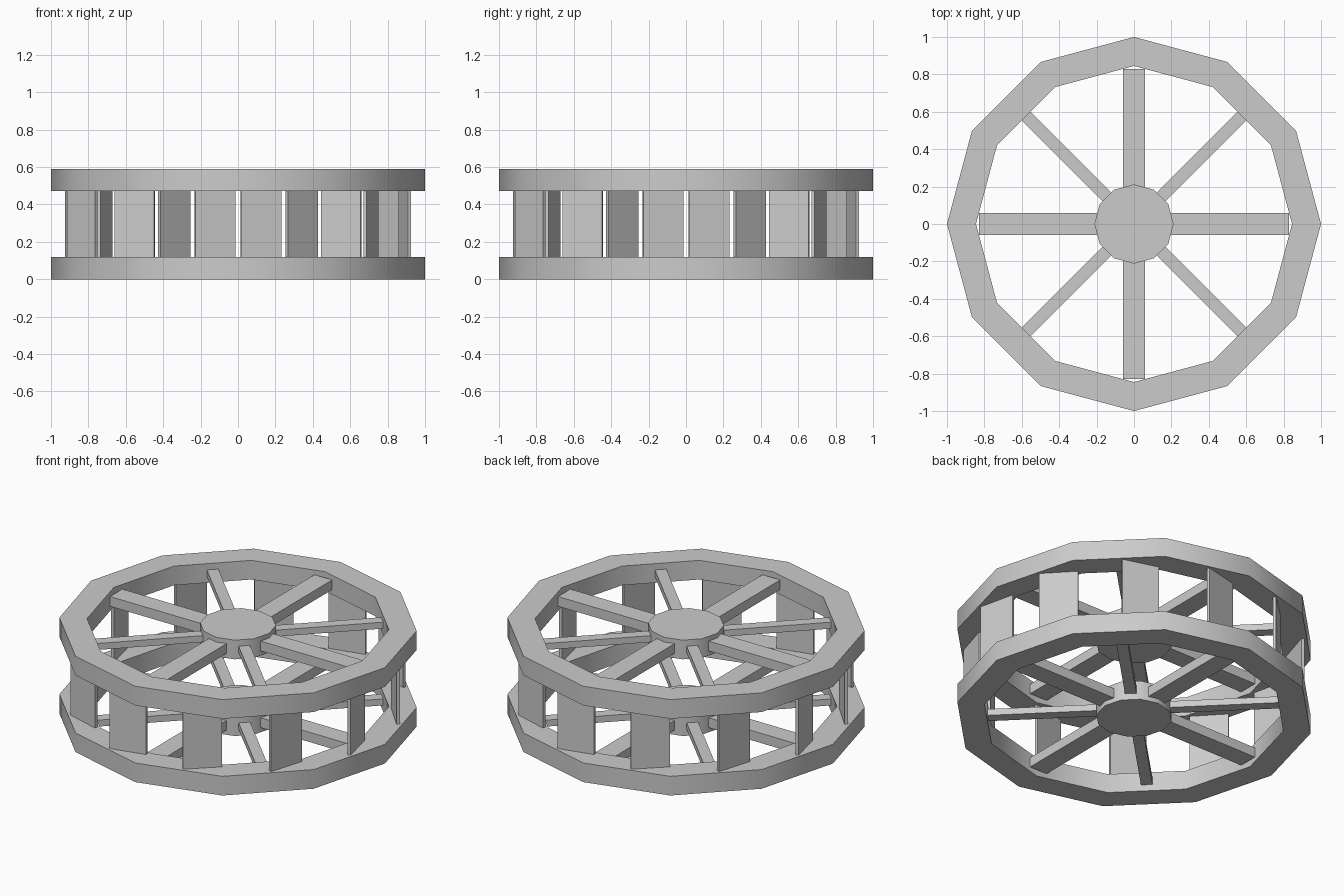
import bpy, bmesh
from math import radians, sin, cos, tau
from mathutils import Matrix, Vector

if "Cube" in bpy.data.objects:
    bpy.data.objects.remove(bpy.data.objects["Cube"])

SIDES = 12
RIM_H = 0.118
TOTAL_H = 0.59

grey = bpy.data.materials.new("plain grey")
grey.use_nodes = True
colour = (0.6, 0.6, 0.6, 1)
grey.diffuse_color = colour
grey.node_tree.nodes["Principled BSDF"].inputs["Base Color"].default_value = colour


def finish(name, bm, smooth=False):
    bmesh.ops.recalc_face_normals(bm, faces=bm.faces)
    mesh = bpy.data.meshes.new(name)
    bm.to_mesh(mesh)
    bm.free()
    mesh.materials.append(grey)
    obj = bpy.data.objects.new(name, mesh)
    bpy.context.collection.objects.link(obj)
    if smooth:
        bpy.ops.object.select_all(action='DESELECT')
        obj.select_set(True)
        bpy.context.view_layer.objects.active = obj
        bpy.ops.object.shade_smooth_by_angle(angle=radians(40))
    return obj


def box(name, size, matrix):
    bm = bmesh.new()
    bmesh.ops.create_cube(bm, size=1, matrix=matrix @ Matrix.Diagonal((*size, 1)))
    return finish(name, bm)


def ring(name, outer, inner, z0, z1):
    # rectangular section swept round the axis
    bm = bmesh.new()
    section = [(outer, z0), (outer, z1), (inner, z1), (inner, z0)]
    loops = []
    for i in range(SIDES):
        a = tau * i / SIDES
        loops.append([bm.verts.new((r * cos(a), r * sin(a), z)) for r, z in section])
    for i in range(SIDES):
        here, there = loops[i], loops[(i + 1) % SIDES]
        for j in range(4):
            k = (j + 1) % 4
            bm.faces.new((here[j], there[j], there[k], here[k]))
    return finish(name, bm, smooth=True)


def disc(name, radius, z0, z1):
    bm = bmesh.new()
    bottom = bm.faces.new([bm.verts.new((radius * cos(tau * i / SIDES),
                                         radius * sin(tau * i / SIDES), z0))
                           for i in range(SIDES)])
    top = bmesh.ops.extrude_face_region(bm, geom=[bottom], use_keep_orig=True)
    bmesh.ops.translate(bm, vec=(0, 0, z1 - z0),
                        verts=[v for v in top["geom"] if isinstance(v, bmesh.types.BMVert)])
    return finish(name, bm, smooth=True)


# Two spoked wheels, lower and upper
for level, z in (("lower", 0), ("upper", TOTAL_H - RIM_H)):
    ring(level + "_rim", 1, 0.845, z, z + RIM_H)
    disc(level + "_hub", 0.212, z, z + RIM_H)
    for i in range(8):
        wide = i % 2 == 0
        width, height = (0.12, 0.06) if wide else (0.065, 0.04)
        start, end = 0.17, 0.83
        turn = Matrix.Rotation(tau * i / 8, 4, 'Z')
        place = Matrix.Translation(Vector(((start + end) / 2, 0, z + RIM_H / 2)))
        box(f"{level}_{'wide' if wide else 'narrow'}_spoke", (end - start, width, height),
            turn @ place)

# Slanted paddles between the rims
for i in range(SIDES):
    turn = Matrix.Rotation(radians(-7.8) + tau * i / SIDES, 4, 'Z')
    place = Matrix.Translation(Vector((0.9, 0, TOTAL_H / 2)))
    slant = Matrix.Rotation(radians(21), 4, 'Z')
    box("paddle", (0.018, 0.22, TOTAL_H - 2 * RIM_H + 0.01), turn @ place @ slant)
